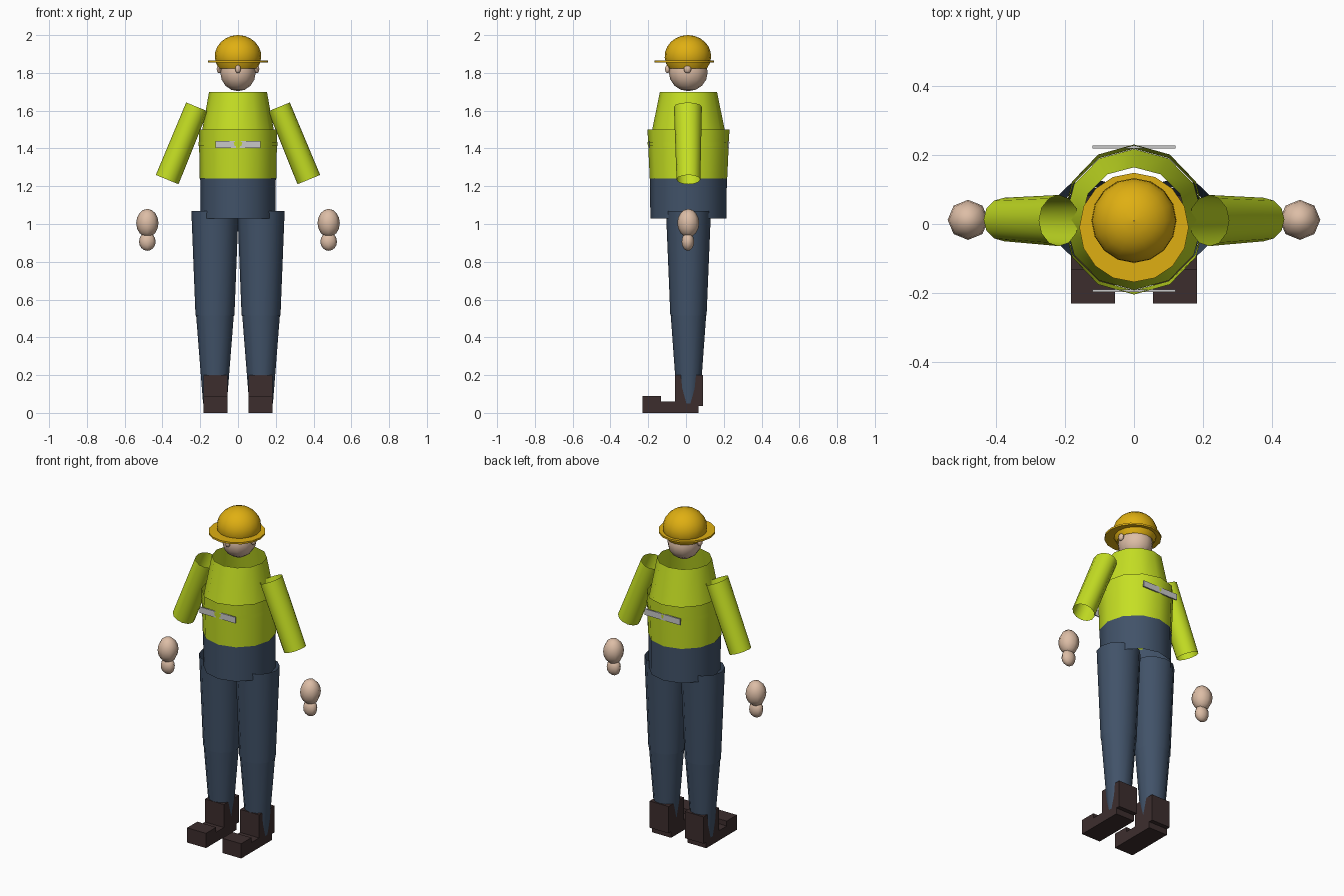
import bpy, math
from mathutils import Vector

if "Cube" in bpy.data.objects:
    bpy.data.objects.remove(bpy.data.objects["Cube"])


def material(name, rgb):
    m = bpy.data.materials.new(name)
    m.diffuse_color = (*rgb, 1)
    m.use_nodes = True
    m.node_tree.nodes["Principled BSDF"].inputs["Base Color"].default_value = m.diffuse_color
    return m


LIME = material("lime vest", (0.56, 0.74, 0.017))
NAVY = material("navy cloth", (0.053, 0.085, 0.14))
BOOT = material("dark brown leather", (0.046, 0.027, 0.027))
YELLOW = material("helmet yellow", (0.74, 0.43, 0.006))
SKIN = material("skin", (0.72, 0.51, 0.38))
GREY = material("reflective grey", (0.58, 0.58, 0.58))
Y0 = 0.013  # depth of the body axis


def finish(ob, name, mat, angle=40):
    ob.name = name
    ob.data.materials.append(mat)
    bpy.ops.object.select_all(action='DESELECT')
    ob.select_set(True)
    bpy.context.view_layer.objects.active = ob
    bpy.ops.object.shade_smooth_by_angle(angle=math.radians(angle))
    return ob


def mesh_object(verts, faces):
    me = bpy.data.meshes.new("part")
    me.from_pydata(verts, [], faces)
    ob = bpy.data.objects.new("part", me)
    bpy.context.collection.objects.link(ob)
    return ob


def tube(name, mat, rings, sides=12):
    """Open tube through rings of (centre, side radius, depth radius)."""
    centres = [Vector(r[0]) for r in rings]
    w = (centres[-1] - centres[0]).normalized()
    v = Vector((0, 1, 0))
    u = v.cross(w)
    verts, faces = [], []
    for c, (_, ru, rv) in zip(centres, rings):
        for i in range(sides):
            a = 2 * math.pi * i / sides
            verts.append(c + u * ru * math.cos(a) + v * rv * math.sin(a))
    for k in range(len(rings) - 1):
        for i in range(sides):
            j = (i + 1) % sides
            faces.append((k * sides + i, k * sides + j,
                          (k + 1) * sides + j, (k + 1) * sides + i))
    return finish(mesh_object(verts, faces), name, mat)


def ball(name, mat, centre, radii, segments=12, rows=8):
    bpy.ops.mesh.primitive_uv_sphere_add(segments=segments, ring_count=rows, radius=1)
    ob = bpy.context.object
    for vert in ob.data.vertices:
        vert.co = Vector([vert.co[k] * radii[k] + centre[k] for k in range(3)])
    return finish(ob, name, mat, 60)


def box(name, mat, lo, hi):
    bpy.ops.mesh.primitive_cube_add(size=1)
    ob = bpy.context.object
    for vert in ob.data.vertices:
        vert.co = Vector([lo[k] + (vert.co[k] + 0.5) * (hi[k] - lo[k]) for k in range(3)])
    return finish(ob, name, mat)


# Torso: open sleeves stacked on the hips
tube("hips", NAVY, [((0, Y0, 1.03), 0.198, 0.202), ((0, Y0, 1.25), 0.2, 0.203)])
tube("lower_vest", LIME, [((0, Y0, 1.24), 0.203, 0.205), ((0, Y0, 1.5), 0.207, 0.217)])
tube("upper_vest", LIME, [((0, Y0, 1.44), 0.2, 0.204), ((0, Y0, 1.7), 0.153, 0.151)])
tube("vest_band", LIME, [((0, Y0, 1.412), 0.208, 0.215), ((0, Y0, 1.435), 0.208, 0.2165)])

# Reflective plates on chest and back
box("chest_strip", GREY, (-0.12, -0.197, 1.403), (0.12, -0.190, 1.44))
box("back_strip", GREY, (-0.12, 0.219, 1.403), (0.12, 0.227, 1.44))

for s, side in ((-1, "left"), (1, "right")):
    # Sleeve
    tube(side + "_sleeve", LIME, [((s * 0.375, 0.013, 1.235), 0.065, 0.063),
                                  ((s * 0.217, 0.010, 1.62), 0.062, 0.074)])
    # Hand: fist and finger ball
    ball(side + "_fist", SKIN, (s * 0.48, 0.012, 1.005), (0.059, 0.058, 0.075), 8, 8)
    ball(side + "_fingers", SKIN, (s * 0.48, 0.01, 0.907), (0.044, 0.033, 0.049), 8, 8)
    # Trouser leg
    x = s * 0.122
    tube(side + "_lower_leg", NAVY, [((x, Y0, 0.05), 0.063, 0.06),
                                     ((x, Y0, 0.52), 0.1, 0.094)])
    tube(side + "_upper_leg", NAVY, [((x, Y0, 0.515), 0.103, 0.096),
                                     ((x, Y0, 1.07), 0.125, 0.119)])
    # Boot: shaft, sole and toe cap
    x0, x1 = sorted((s * 0.055, s * 0.182))
    box(side + "_boot_shaft", BOOT, (x0, -0.058, 0.037), (x1, 0.09, 0.2))
    box(side + "_boot_sole", BOOT, (x0, -0.229, 0), (x1, 0.065, 0.06))
    box(side + "_boot_toe", BOOT, (x0, -0.23, 0.001), (x1, -0.132, 0.09))
    # Ear
    ball(side + "_ear", SKIN, (s * 0.1, 0.008, 1.82), (0.013, 0.02, 0.022), 8, 6)

# Head and nose
ball("head", SKIN, (0, 0.012, 1.803), (0.094, 0.103, 0.1))
ball("nose", SKIN, (0, -0.098, 1.82), (0.015, 0.013, 0.022), 8, 6)

# Helmet shell: profile of an ellipsoid cut open at the rim, closed at the crown
rings = []
for k in range(9):
    a = math.radians(-35 + k * 15.5)
    r = 0.123 * math.cos(a)
    rings.append(((0, 0.01, 1.888 + 0.112 * math.sin(a)), r, r))
rings.append(((0, 0.01, 2.0), 0.001, 0.001))
tube("helmet_shell", YELLOW, rings, 16)

# Helmet brim: flat disc
bpy.ops.mesh.primitive_cylinder_add(vertices=16, radius=0.158, depth=0.011,
                                    location=(0, -0.01, 1.86))
finish(bpy.context.object, "helmet_brim", YELLOW)
